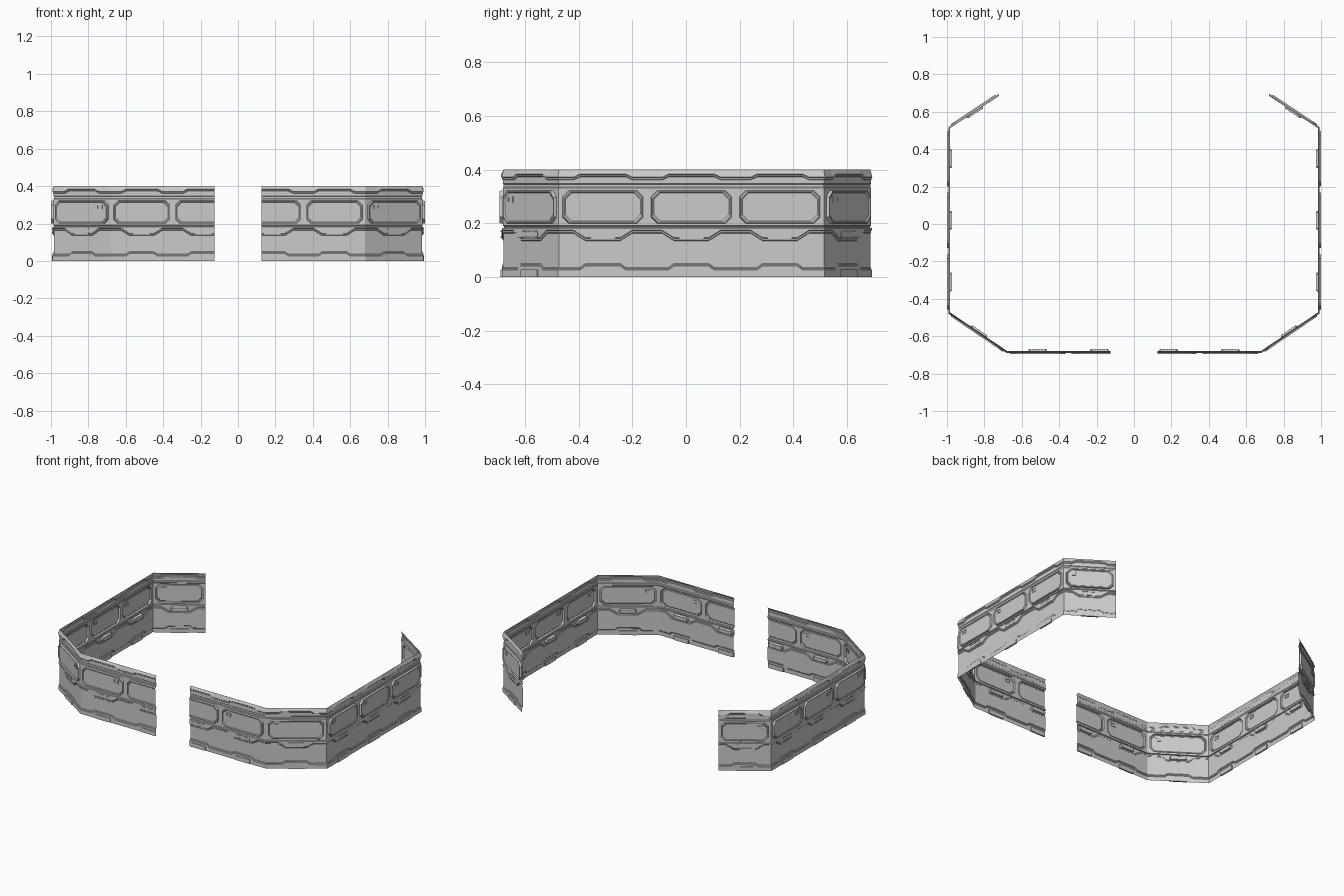
import bpy, bmesh
from mathutils import Vector

if "Cube" in bpy.data.objects:
    bpy.data.objects.remove(bpy.data.objects["Cube"], do_unlink=True)

grey = bpy.data.materials.new("wall_grey")
grey.use_nodes = True
GREY = (0.6, 0.6, 0.6, 1)
grey.diffuse_color = GREY
grey.node_tree.nodes["Principled BSDF"].inputs["Base Color"].default_value = GREY

# Plan of one side of the wall, from the gateway round to the rear end
PATH = [Vector(p) for p in ((0.02, -0.683), (0.68, -0.683), (0.987, -0.475),
                            (0.987, 0.515), (0.722, 0.69))]
MODULES = (2, 1, 3, 1)
GATE = 0.125
dirs = [(b - a).normalized() for a, b in zip(PATH, PATH[1:])]
norms = [Vector((t.y, -t.x)) for t in dirs]


def miter(i):
    """Offset direction at a corner of the plan."""
    if i in (0, len(PATH) - 1):
        return norms[min(i, len(norms) - 1)]
    m = norms[i - 1] + norms[i]
    return m * (2 / m.length_squared)


def place(run, s, z, d):
    """Distance along a run, height and outward offset to a 3D point."""
    length = (PATH[run + 1] - PATH[run]).length
    n = norms[run]
    if s < 1e-5:
        n = miter(run)
    elif s > length - 1e-5:
        n = miter(run + 1)
    p = PATH[run] + dirs[run] * s + n * d
    return (p.x, p.y, z)


def face(bm, run, pts):
    bm.faces.new([bm.verts.new(place(run, *p)) for p in pts])


def octagon(s0, s1, z0, z1, c, d):
    return [(s0 + c, z0, d), (s1 - c, z0, d), (s1, z0 + c, d), (s1, z1 - c, d),
            (s1 - c, z1, d), (s0 + c, z1, d), (s0, z1 - c, d), (s0, z0 + c, d)]


def rings(bm, run, loops, cap=True):
    """Join successive loops and fill the last."""
    for a, b in zip(loops, loops[1:]):
        for i in range(len(a)):
            j = (i + 1) % len(a)
            face(bm, run, (a[i], a[j], b[j], b[i]))
    if cap:
        face(bm, run, loops[-1])


def block(bm, run, s0, s1, z0, z1, d0, d1, c=0.0, bevel=0.0):
    """Plate with cut corners, tapering inwards by the bevel."""
    back = octagon(s0 + bevel, s1 - bevel, z0 + bevel, z1 - bevel, c, d0)
    front = octagon(s0, s1, z0, z1, c, d1)
    rings(bm, run, [back, front])
    face(bm, run, back[::-1])


# Rows of the sheet: height, offset, step height, flat half width, foot half width
LOWER = [(0, 0.004, 0, 0.065, 0.085), (0.026, 0.004, 0.014, 0.065, 0.085),
         (0.029, 0.001, 0.014, 0.065, 0.085), (0.033, 0.001, 0.014, 0.065, 0.085),
         (0.036, -0.002, 0.014, 0.065, 0.085),
         (0.163, -0.002, -0.028, 0.065, 0.11), (0.166, 0.001, -0.028, 0.065, 0.11),
         (0.172, 0.001, -0.028, 0.065, 0.11), (0.175, 0.004, -0.028, 0.065, 0.11),
         (0.182, 0.004, 0, 0, 1), (0.184, -0.004, 0, 0, 1),
         (0.189, -0.004, 0, 0, 1), (0.191, 0, 0, 0, 1)]
UPPER = [(0.331, 0, 0, 0, 1), (0.335, -0.003, 0, 0, 1), (0.345, -0.003, 0, 0, 1),
         (0.348, 0, 0, 0, 1), (0.361, 0, 0.012, 0.085, 0.11),
         (0.364, 0.003, 0.012, 0.085, 0.11), (0.369, 0.003, 0.012, 0.085, 0.11),
         (0.372, 0.006, 0.012, 0.085, 0.11), (0.4, -0.003, 0, 0, 1)]
BAND = (0.191, 0.331)


def loft(bm, run, s0, s1, rows):
    mid = (s0 + s1) / 2
    half = (0.04, 0.065, 0.085, 0.11)
    cols = sorted([s0, s1] + [mid + k * h for h in half for k in (-1, 1)])

    def point(s, row):
        z, d, step, flat, foot = row
        k = (foot - abs(s - mid)) / (foot - flat)
        return (s, z + step * max(0, min(1, k)), d)

    for lo, hi in zip(rows, rows[1:]):
        for a, b in zip(cols, cols[1:]):
            face(bm, run, (point(a, lo), point(b, lo), point(b, hi), point(a, hi)))


parts = {n: bmesh.new() for n in ("wall_sheet", "raised_panels", "vents",
                                  "base_plates", "panel_latches")}

for run, count in enumerate(MODULES):
    length = (PATH[run + 1] - PATH[run]).length
    size = length / count
    for m in range(count):
        s0, s1 = m * size, (m + 1) * size
        if m == count - 1:
            s1 = length
        mid = (s0 + s1) / 2
        # Stepped sheet above and below the panel band
        loft(parts["wall_sheet"], run, s0, s1, LOWER)
        loft(parts["wall_sheet"], run, s0, s1, UPPER)

        # Flat surround and raised octagonal panel with rim
        def ring(i, d):
            return octagon(s0 + 0.007 + i, s1 - 0.007 - i,
                           BAND[0] + i, BAND[1] - i, 0.024, d)
        rings(parts["wall_sheet"], run,
              [octagon(s0, s1, *BAND, 0, 0), ring(0.008, 0)], cap=False)
        rings(parts["raised_panels"], run,
              [ring(0.008, 0), ring(0.01, 0.012), ring(0.014, 0.012), ring(0.018, 0.008)])

        # Small latch near the leading end of the panel
        a = s0 + 0.048
        latch = parts["panel_latches"]
        for e0, e1, z0, z1 in ((a, a + 0.034, 0.277, 0.281), (a, a + 0.034, 0.296, 0.3),
                               (a, a + 0.004, 0.281, 0.296),
                               (a + 0.03, a + 0.034, 0.281, 0.296)):
            block(latch, run, e0, e1, z0, z1, 0.005, 0.011)

        # Recessed vent with two rows of slats
        block(parts["vents"], run, mid - 0.053, mid + 0.053, 0.143, 0.176,
              -0.012, 0.005, 0.01, 0.004)
        for i in range(6):
            x = mid - 0.04 + i * 0.016
            for z in (0.146, 0.168):
                block(parts["vents"], run, x - 0.005, x + 0.005, z, z + 0.005,
                      -0.014, 0.008)

        # Foot plate under the raised step
        block(parts["base_plates"], run, mid - 0.055, mid + 0.055, 0, 0.028,
              -0.003, 0.008, 0.002)

# Trim at the gateway, then mirror to the other side
for name, bm in parts.items():
    bmesh.ops.remove_doubles(bm, verts=bm.verts[:], dist=1e-5)
    bmesh.ops.bisect_plane(bm, geom=bm.verts[:] + bm.edges[:] + bm.faces[:],
                           plane_co=(GATE, 0, 0), plane_no=(1, 0, 0), clear_inner=True)
    mesh = bpy.data.meshes.new(name)
    bm.to_mesh(mesh)
    bm.free()
    mesh.materials.append(grey)
    obj = bpy.data.objects.new(name, mesh)
    bpy.context.scene.collection.objects.link(obj)
    mod = obj.modifiers.new("other_side", 'MIRROR')
    mod.use_mirror_merge = False
